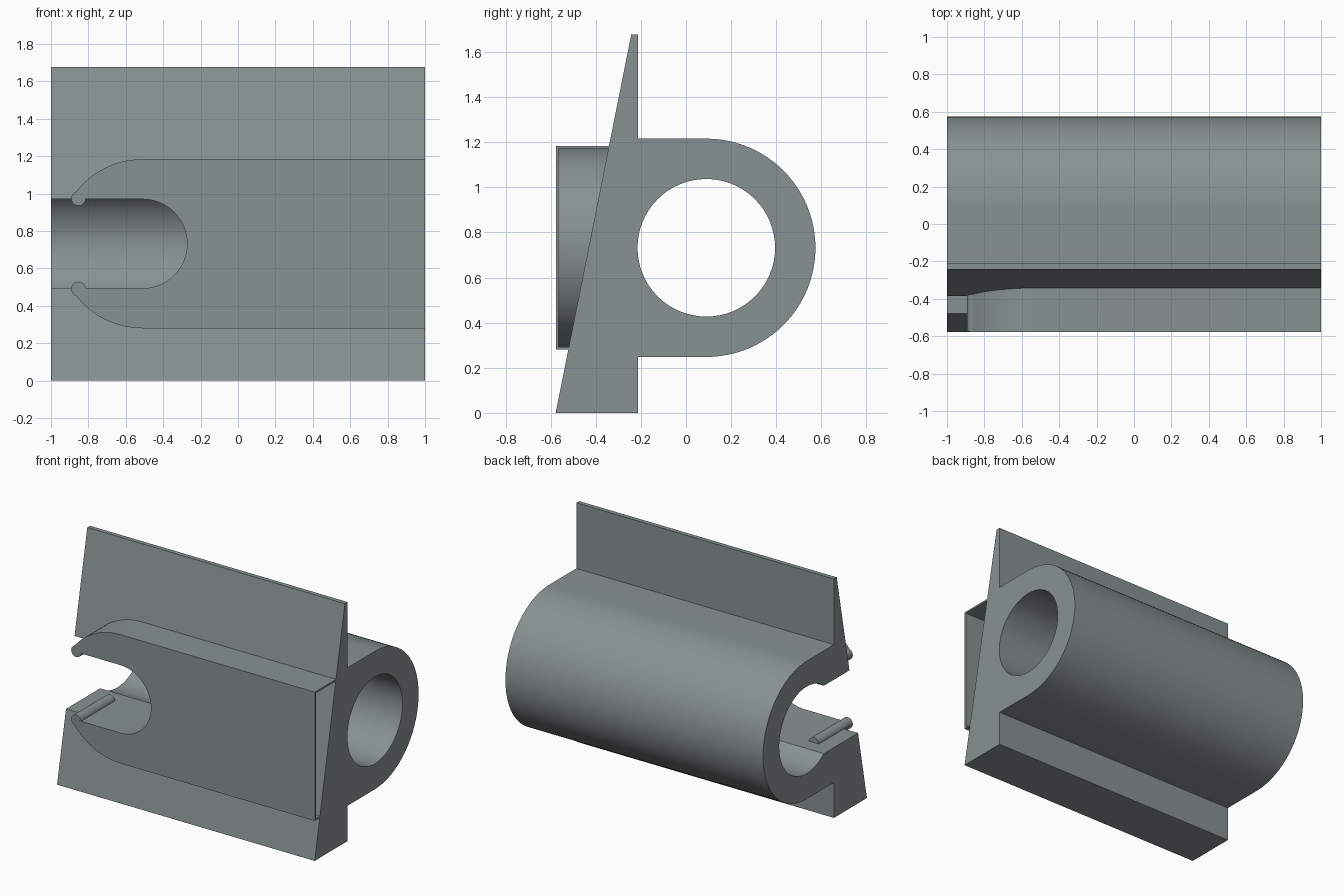
import bpy, bmesh, math
from mathutils import Vector

if "Cube" in bpy.data.objects:
    bpy.data.objects.remove(bpy.data.objects["Cube"])

grey = bpy.data.materials.new("warm_grey")
grey.diffuse_color = (0.25, 0.285, 0.285, 1)
grey.use_nodes = True
grey.node_tree.nodes["Principled BSDF"].inputs["Base Color"].default_value = grey.diffuse_color


def arc(cu, cv, r, a0, a1, n):
    """Points on an arc, angles in degrees."""
    return [(cu + r * math.cos(math.radians(a0 + (a1 - a0) * i / n)),
             cv + r * math.sin(math.radians(a0 + (a1 - a0) * i / n))) for i in range(n + 1)]


def prism(name, profile, axis, lo, hi):
    """Extrude a profile along x (profile is y, z) or along y (profile is x, z)."""
    bm = bmesh.new()
    place = (lambda p: (lo, *p)) if axis == 'x' else (lambda p: (p[0], lo, p[1]))
    face = bm.faces.new([bm.verts.new(place(p)) for p in profile])
    top = bmesh.ops.extrude_face_region(bm, geom=[face])['geom']
    step = Vector((hi - lo, 0, 0)) if axis == 'x' else Vector((0, hi - lo, 0))
    bmesh.ops.translate(bm, vec=step, verts=[v for v in top if isinstance(v, bmesh.types.BMVert)])
    bmesh.ops.recalc_face_normals(bm, faces=bm.faces)
    mesh = bpy.data.meshes.new(name)
    bm.to_mesh(mesh)
    bm.free()
    mesh.materials.append(grey)
    obj = bpy.data.objects.new(name, mesh)
    bpy.context.collection.objects.link(obj)
    return obj


def combine(obj, other, operation):
    """Apply a boolean and remove the other object."""
    mod = obj.modifiers.new("bool", 'BOOLEAN')
    mod.operation, mod.solver, mod.object = operation, 'EXACT', other
    bpy.context.view_layer.objects.active = obj
    bpy.ops.object.modifier_apply(modifier=mod.name)
    bpy.data.objects.remove(other)


CY, CZ = 0.09, 0.732      # tube axis
SX = -0.51                # slot end centre

# Wedge plate with rounded tube housing behind it
body = prism("bracket_body",
             [(-0.578, 0), (-0.212, 0), (-0.212, CZ - 0.484)]
             + arc(CY, CZ, 0.484, -90, 90, 48)
             + [(-0.212, CZ + 0.484), (-0.212, 1.677), (-0.243, 1.677)], 'x', -1, 1)

# Front boss with a rounded left end, hollowed from the right
boss = prism("front_boss", [(1, CZ - 0.452), (1, CZ + 0.452)]
             + arc(SX, CZ, 0.452, 90, 270, 48), 'y', -0.577, -0.27)
cavity = prism("cavity_cutter", [(1.1, CZ + 0.44), (1.1, CZ - 0.44)]
               + arc(SX, CZ, 0.44, -90, 90, 48), 'y', -0.565, -0.1)
combine(boss, cavity, 'DIFFERENCE')
combine(body, boss, 'UNION')

# Tube bore and open slot from the left
combine(body, prism("bore_cutter", arc(CY, CZ, 0.305, 0, 360, 64)[:-1], 'x', -1.1, 1.1), 'DIFFERENCE')
combine(body, prism("slot_cutter", [(-1.1, CZ + 0.238), (-1.1, CZ - 0.238)]
                    + arc(SX, CZ, 0.238, -90, 90, 32), 'y', -0.7, CY), 'DIFFERENCE')

# Snap ridges on the upper and lower slot walls
ridges = [prism("snap_ridge_" + side, arc(-0.853, CZ + s * 0.242, 0.039, 0, 360, 24)[:-1],
                'y', -0.576, -0.2)
          for side, s in (("upper", 1), ("lower", -1))]
for ridge in ridges:
    combine(body, ridge, 'UNION')

bpy.ops.object.select_all(action='DESELECT')
body.select_set(True)
bpy.context.view_layer.objects.active = body
bpy.ops.object.shade_smooth_by_angle(angle=math.radians(25))
